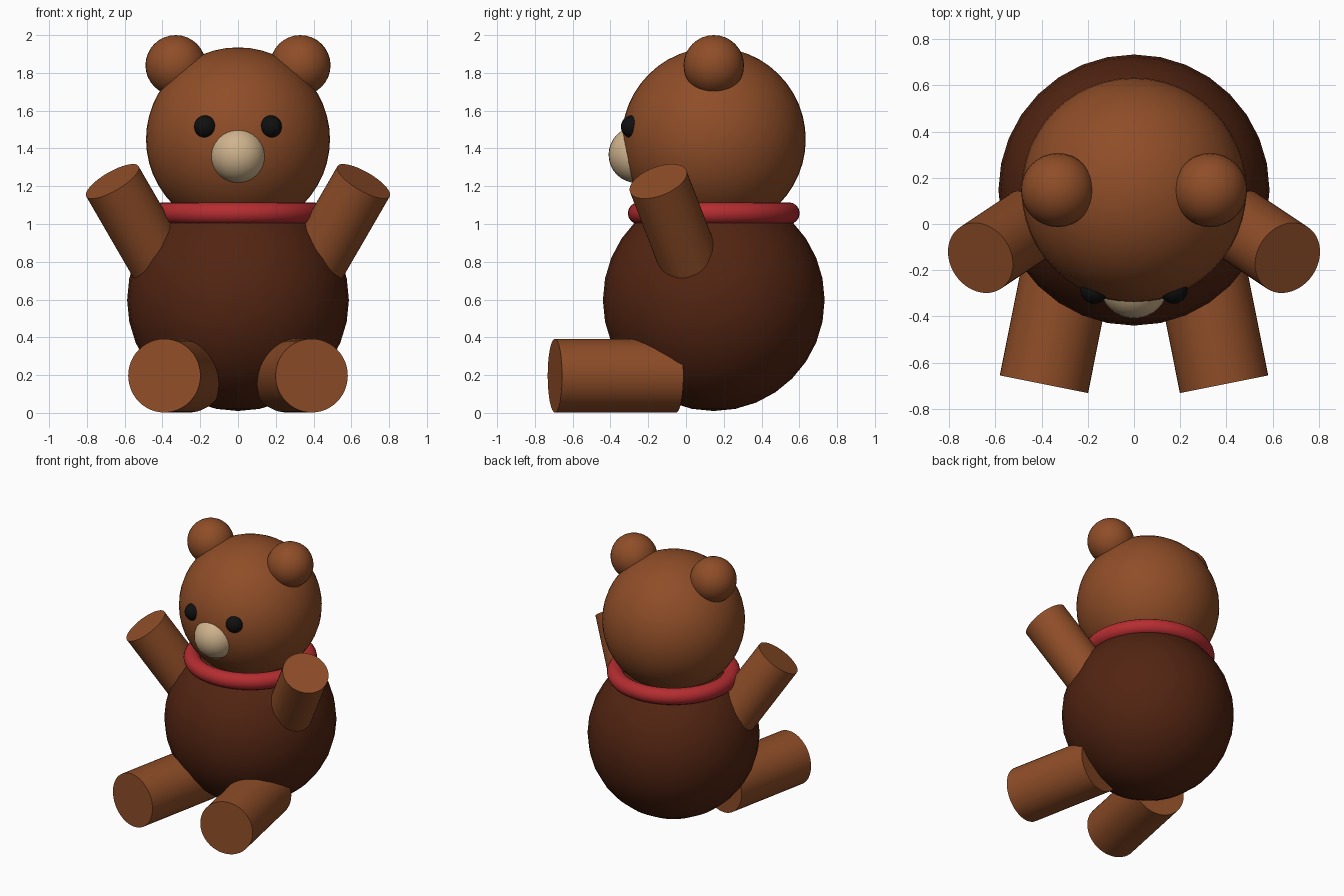
import bpy, math
from mathutils import Vector

if "Cube" in bpy.data.objects:
    bpy.data.objects.remove(bpy.data.objects["Cube"])


def material(name, rgb):
    m = bpy.data.materials.new(name)
    m.diffuse_color = (*rgb, 1)
    m.use_nodes = True
    m.node_tree.nodes["Principled BSDF"].inputs["Base Color"].default_value = m.diffuse_color
    return m


FUR = material("brown fur", (0.275, 0.075, 0.021))
DARK = material("dark brown", (0.085, 0.018, 0.006))
TAN = material("tan", (0.62, 0.45, 0.265))
RED = material("red", (0.46, 0.026, 0.030))
BLACK = material("black", (0.005, 0.005, 0.005))
Y = 0.147  # depth of the bear's upright axis


def finish(name, mat):
    ob = bpy.context.object
    ob.name = name
    ob.data.materials.append(mat)
    bpy.ops.object.shade_smooth_by_angle(angle=math.radians(40))
    return ob


def ball(name, mat, r, loc, seg=32):
    bpy.ops.mesh.primitive_uv_sphere_add(segments=seg, ring_count=seg // 2, radius=r, location=loc)
    return finish(name, mat)


def limb(name, mat, r, inner, outer):
    a, b = Vector(inner), Vector(outer)
    bpy.ops.mesh.primitive_cylinder_add(vertices=48, radius=r, depth=(b - a).length, location=(a + b) / 2,
                                        rotation=(b - a).to_track_quat('Z', 'Y').to_euler())
    return finish(name, mat)


# Body and head
ball("body", DARK, 0.587, (0, Y, 0.597))
ball("head", FUR, 0.487, (0, Y, 1.448), 48)

# Collar around the neck
bpy.ops.mesh.primitive_torus_add(major_radius=0.397, minor_radius=0.058, major_segments=48,
                                 minor_segments=16, location=(0, Y, 1.057))
finish("collar", RED)

# Snout
ball("snout", TAN, 0.15, (0, -0.26, 1.367))

# Paired parts
for side, s in (("left", -1), ("right", 1)):
    ball(side + "_ear", FUR, 0.16, (s * 0.33, Y, 1.84))
    ball(side + "_eye", BLACK, 0.06, (s * 0.172, -0.285, 1.515))
    limb(side + "_arm", FUR, 0.16, (s * 0.38, 0.043, 0.734), (s * 0.665, -0.147, 1.226))
    limb(side + "_leg", FUR, 0.195, (s * 0.262, -0.052, 0.197), (s * 0.39, -0.694, 0.197))
